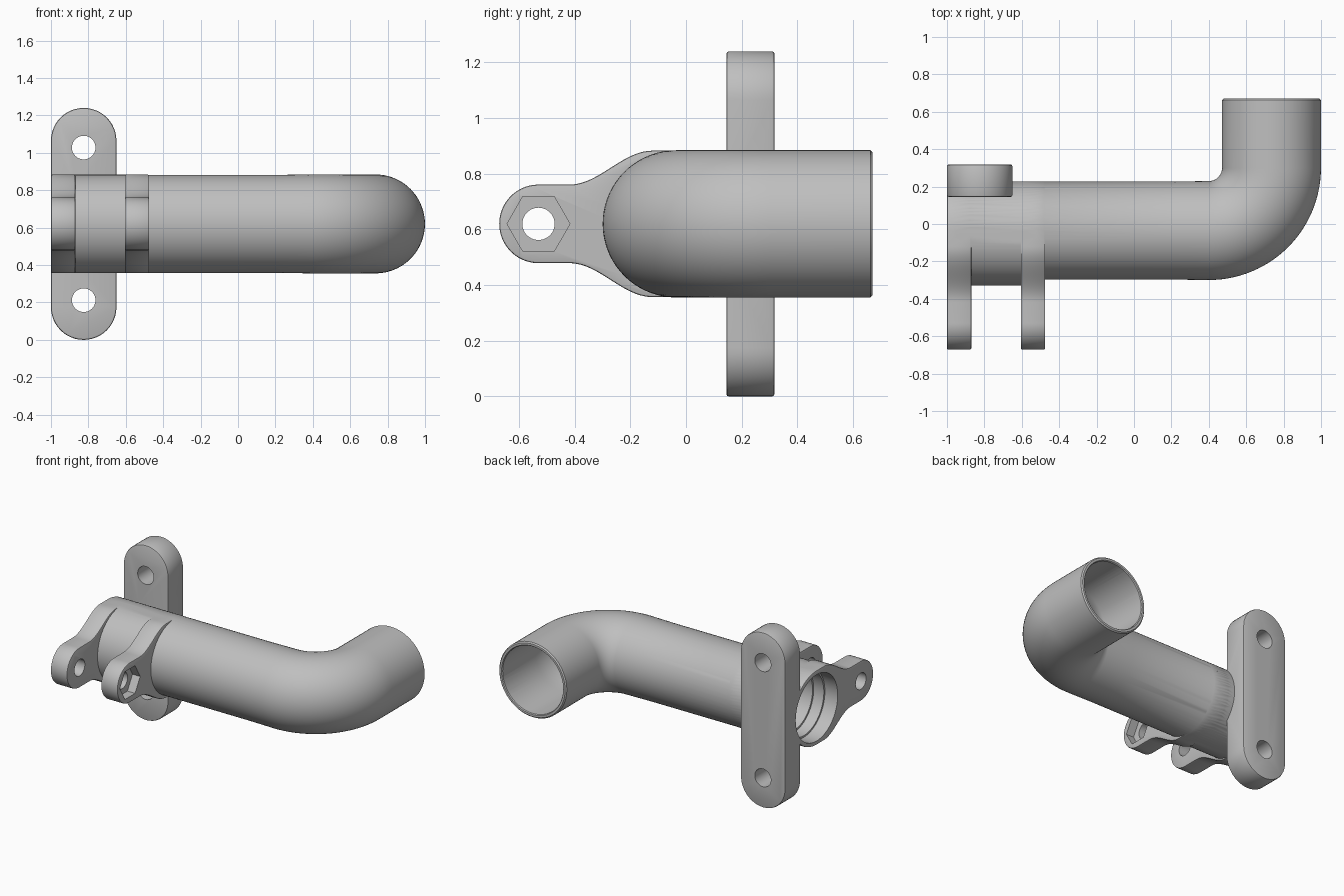
import bpy, bmesh
from math import sin, cos, pi
from mathutils import Vector

if "Cube" in bpy.data.objects:
    bpy.data.objects.remove(bpy.data.objects["Cube"])

AXIS_Y, AXIS_Z = -0.035, 0.62      # centre line of the straight pipe
BEND = Vector((0.4, 0.3, AXIS_Z))  # centre of the elbow
BEND_R = 0.335

grey = bpy.data.materials.new("grey")
grey.use_nodes = True
grey.diffuse_color = (0.52, 0.52, 0.52, 1)
grey.node_tree.nodes["Principled BSDF"].inputs["Base Color"].default_value = (0.52, 0.52, 0.52, 1)


def finish(name, bm):
    bmesh.ops.recalc_face_normals(bm, faces=bm.faces)
    mesh = bpy.data.meshes.new(name)
    bm.to_mesh(mesh)
    bm.free()
    mesh.materials.append(grey)
    ob = bpy.data.objects.new(name, mesh)
    bpy.context.collection.objects.link(ob)
    return ob


def loft(name, rings):
    """Skin a list of equal point rings and cap both ends."""
    bm = bmesh.new()
    loops = [[bm.verts.new(p) for p in ring] for ring in rings]
    n = len(loops[0])
    for a, b in zip(loops, loops[1:]):
        for i in range(n):
            j = (i + 1) % n
            bm.faces.new((a[i], a[j], b[j], b[i]))
    bm.faces.new(loops[0])
    bm.faces.new(loops[-1])
    return finish(name, bm)


def prism(name, pts, axis, start, end):
    """Extrude a profile along x (points are y, z) or y (points are x, z)."""
    place = (lambda p, d: (d, *p)) if axis == "x" else (lambda p, d: (p[0], d, p[1]))
    return loft(name, [[place(p, d) for p in pts] for d in (start, end)])


def arc(cx, cz, r, a, b, n=24):
    return [(cx + r * cos(a + (b - a) * i / n), cz + r * sin(a + (b - a) * i / n))
            for i in range(n + 1)]


def circle(cx, cz, r, n=48):
    return arc(cx, cz, r, 0, 2 * pi, n)[:-1]


def sweep(name, stations, r_end, y_end, lip=0.0):
    """Tube along the straight run, the elbow and the outlet."""
    path = [(Vector((x, AXIS_Y, AXIS_Z)), 0.0, r) for x, r in stations]
    steps = 28
    for i in range(steps + 1):
        a = pi / 2 * i / steps
        path.append((BEND + BEND_R * Vector((sin(a), -cos(a), 0)), a, r_end))
    x = BEND.x + BEND_R
    path.append((Vector((x, y_end - abs(lip), AXIS_Z)), pi / 2, r_end))
    if lip:
        path.append((Vector((x, y_end, AXIS_Z)), pi / 2, r_end - lip))
    rings = []
    for c, a, r in path:
        side = Vector((sin(a), -cos(a), 0))
        rings.append([c + side * u + Vector((0, 0, v)) for u, v in circle(0, 0, r, 72)])
    return loft(name, rings)


def apply(ob, kind, **settings):
    mod = ob.modifiers.new("step", kind)
    for key, value in settings.items():
        setattr(mod, key, value)
    bpy.context.view_layer.objects.active = ob
    bpy.ops.object.modifier_apply(modifier=mod.name)


def soften(ob, width):
    apply(ob, "BEVEL", width=width, segments=2, limit_method="ANGLE", angle_limit=1.0)


def combine(ob, other, operation):
    apply(ob, "BOOLEAN", object=other, operation=operation, solver="EXACT")
    bpy.data.objects.remove(other)


# Pipe with elbow
body = sweep("pipe_body", [(-0.9, 0.262), (0.2, 0.262)], 0.2645, 0.67, 0.008)

# Clamp collar, a little deeper at the front
collar = prism("collar", arc(AXIS_Y, AXIS_Z, 0.263, -pi / 2, pi / 2, 36)
               + arc(AXIS_Y - 0.032, AXIS_Z, 0.263, pi / 2, 3 * pi / 2, 36), "x", -0.95, -0.525)
combine(body, collar, "UNION")

# Lug outline: collar, S-curve neck and rounded tip, mirrored top to bottom
LUG_Y, LUG_R = -0.53, 0.141
half = arc(AXIS_Y, 0, 0.263, 0, pi / 2)
for i in range(21):
    t = i / 20
    half.append((-0.12 - 0.3 * t, 0.263 - (0.263 - LUG_R) * (1 - cos(pi * t)) / 2))
half += arc(LUG_Y, 0, LUG_R, pi / 2, pi)
outline = half + [(y, -z) for y, z in reversed(half[1:-1])]
outline = [(y, z + AXIS_Z) for y, z in outline]
for x0, x1 in ((-1.0, -0.87), (-0.605, -0.475)):
    lug = prism("lug", outline, "x", x0, x1)
    soften(lug, 0.007)
    combine(body, lug, "UNION")

# Mounting plate with rounded ends
PLATE_X, PLATE_R = -0.825, 0.175
plate = prism("mounting_plate", arc(PLATE_X, 1.24 - PLATE_R, PLATE_R, 0, pi)
              + arc(PLATE_X, PLATE_R, PLATE_R, pi, 2 * pi), "y", 0.145, 0.318)
soften(plate, 0.009)
combine(body, plate, "UNION")

# Stepped bore right through the pipe
bore = sweep("bore", [(-1.05, 0.235), (-0.9, 0.235), (-0.899, 0.224), (-0.82, 0.224),
                      (-0.819, 0.212), (-0.45, 0.212), (0.2, 0.235)], 0.237, 0.72)
combine(body, bore, "DIFFERENCE")

# Outlet lip chamfer
lip = loft("lip_cutter", [[(0.735 + u, y, AXIS_Z + v) for u, v in circle(0, 0, r, 72)]
                          for y, r in ((0.655, 0.23), (0.68, 0.25))])
combine(body, lip, "DIFFERENCE")

# Plate holes, bolt hole and hexagonal nut pocket
for z in (0.212, 1.028):
    combine(body, prism("plate_hole", circle(PLATE_X, z, 0.063), "y", 0.05, 0.4), "DIFFERENCE")
combine(body, prism("bolt_hole", circle(LUG_Y, AXIS_Z, 0.058), "x", -1.1, -0.4), "DIFFERENCE")
combine(body, prism("nut_pocket", circle(LUG_Y, AXIS_Z, 0.113, 6), "x", -0.535, -0.4), "DIFFERENCE")

# Smooth shading with crisp edges
bpy.ops.object.select_all(action="DESELECT")
body.select_set(True)
bpy.context.view_layer.objects.active = body
bpy.ops.object.shade_smooth_by_angle(angle=0.52)
